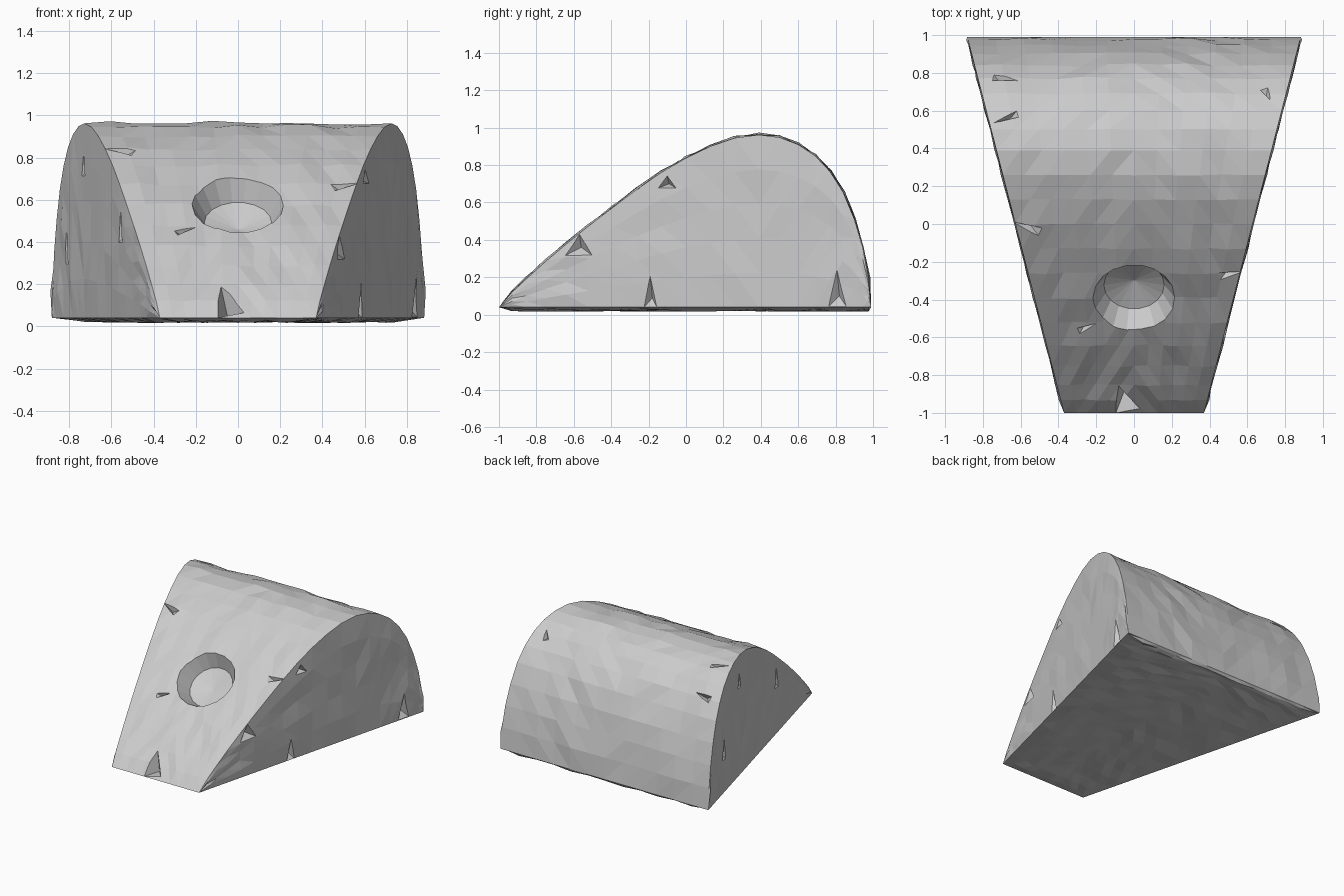
import bpy, bmesh, math, random
from mathutils import Vector, Matrix

if "Cube" in bpy.data.objects:
    bpy.data.objects.remove(bpy.data.objects["Cube"])

random.seed(7)
BASE = 0.04
PROFILE = [(-1, .04), (-.93, .12), (-.85, .195), (-.75, .285), (-.64, .378), (-.52, .475),
           (-.39, .575), (-.26, .672), (-.13, .762), (0, .838), (.13, .9), (.26, .945),
           (.39, .962), (.5, .948), (.6, .91), (.69, .85), (.77, .765), (.84, .655),
           (.9, .51), (.945, .36), (.975, .2), (.99, .04)]
NX, NZ = 12, 5


def half_width(y):
    return .6275 + .2575 * y


def height(y):
    for (y0, z0), (y1, z1) in zip(PROFILE, PROFILE[1:]):
        if y <= y1:
            return z0 + (z1 - z0) * (y - y0) / (y1 - y0)
    return BASE


def new_object(name, bm):
    bmesh.ops.recalc_face_normals(bm, faces=bm.faces[:])
    mesh = bpy.data.meshes.new(name)
    bm.to_mesh(mesh)
    bm.free()
    obj = bpy.data.objects.new(name, mesh)
    bpy.context.collection.objects.link(obj)
    return obj


def cut(target, cutter):
    mod = target.modifiers.new("cut", 'BOOLEAN')
    mod.operation = 'DIFFERENCE'
    mod.solver = 'EXACT'
    mod.object = cutter
    bpy.context.view_layer.objects.active = target
    bpy.ops.object.modifier_apply(modifier=mod.name)
    bpy.data.objects.remove(cutter)


def place(bm, pos, normal, spin=0):
    q = Vector(normal).to_track_quat('Z', 'Y').to_matrix().to_4x4()
    m = Matrix.Translation(pos) @ q @ Matrix.Rotation(spin, 4, 'Z')
    bmesh.ops.transform(bm, matrix=m, verts=bm.verts[:])


# Tapered wedge with an arched top and roughly hewn faces
bm = bmesh.new()
grid = {}


def point(i, j, k):
    if (i, j, k) not in grid:
        y, h = PROFILE[i]
        v, w = 2 * j / NX - 1, k / NZ
        p = Vector((half_width(y) * v, y, BASE + (h - BASE) * w))
        r = random.uniform(-.6, 1) * .012
        if 0 < i < len(PROFILE) - 1:
            if 0 < j < NX and k == 0:
                p.z -= random.uniform(.008, .024)
            elif 0 < j < NX:
                a, b = PROFILE[i - 1], PROFILE[i + 1]
                p += Vector((0, a[1] - b[1], b[0] - a[0])).normalized() * r
            elif 0 < k < NZ:
                p.x += math.copysign(r, v)
        grid[i, j, k] = bm.verts.new(p)
    return grid[i, j, k]


for i in range(len(PROFILE) - 1):
    for k in (0, NZ):
        for j in range(NX):
            bm.faces.new([point(i, j, k), point(i + 1, j, k),
                          point(i + 1, j + 1, k), point(i, j + 1, k)])
    for j in (0, NX):
        for k in range(NZ):
            bm.faces.new([point(i, j, k), point(i + 1, j, k),
                          point(i + 1, j, k + 1), point(i, j, k + 1)])
bmesh.ops.remove_doubles(bm, verts=bm.verts[:], dist=.0005)
bmesh.ops.triangulate(bm, faces=bm.faces[:])
wedge = new_object("stone_wedge", bm)

# Faceted round pit in the front slope
bm = bmesh.new()
rings = []
for radius, z in [(.22, .12), (.218, 0), (.16, -.11)]:
    rings.append([bm.verts.new((radius * math.cos(a * math.pi / 9),
                                radius * math.sin(a * math.pi / 9), z)) for a in range(18)])
tip = bm.verts.new((0, 0, -.15))
bm.faces.new(rings[0])
for a in range(18):
    b = (a + 1) % 18
    for lo, hi in zip(rings, rings[1:]):
        bm.faces.new([lo[a], lo[b], hi[b], hi[a]])
    bm.faces.new([rings[-1][a], rings[-1][b], tip])
place(bm, (0, -.39, .577), (0, -.61, .79))
cut(wedge, new_object("pit_cutter", bm))


# Small triangular chips
def chip(pos, normal, wide, long, deep, spin=0):
    bm = bmesh.new()
    bmesh.ops.create_cone(bm, cap_ends=True, segments=3, radius1=0, radius2=2, depth=2)
    bmesh.ops.scale(bm, vec=(wide, long, deep), verts=bm.verts[:])
    place(bm, pos, normal, spin)
    cut(wedge, new_object("chip_cutter", bm))


# chips on the arched top: x, y, width, length, spin
for x, y, w, l, s in [(.7, .7, .03, .07, .4), (-.7, .765, .025, .08, 1.4), (-.66, .565, .02, .09, -1.2),
                      (-.55, -.02, .025, .1, 1.2), (.49, -.27, .03, .09, -1.3), (-.26, -.55, .02, .07, -1.1)]:
    slope = (height(y + .05) - height(y - .05)) / .1
    chip((x, y, height(y)), (0, -slope, 1), w, l, .035, s)

# chips on the sides: side, y, z, width, length
for side, y, z, w, l in [(1, -.19, .09, .04, .1), (1, .81, .1, .055, .11), (1, -.57, .36, .07, .07),
                         (1, -.1, .7, .05, .04), (-1, -.3, .45, .03, .09), (-1, .4, .75, .03, .07),
                         (-1, .7, .35, .03, .1)]:
    chip((side * half_width(y), y, z), (side * .968, -.25, 0), w, l, .04)

# notch in the front toe
chip((-.05, -.94, .1), (0, -.75, .66), .07, .13, .08, .25)
